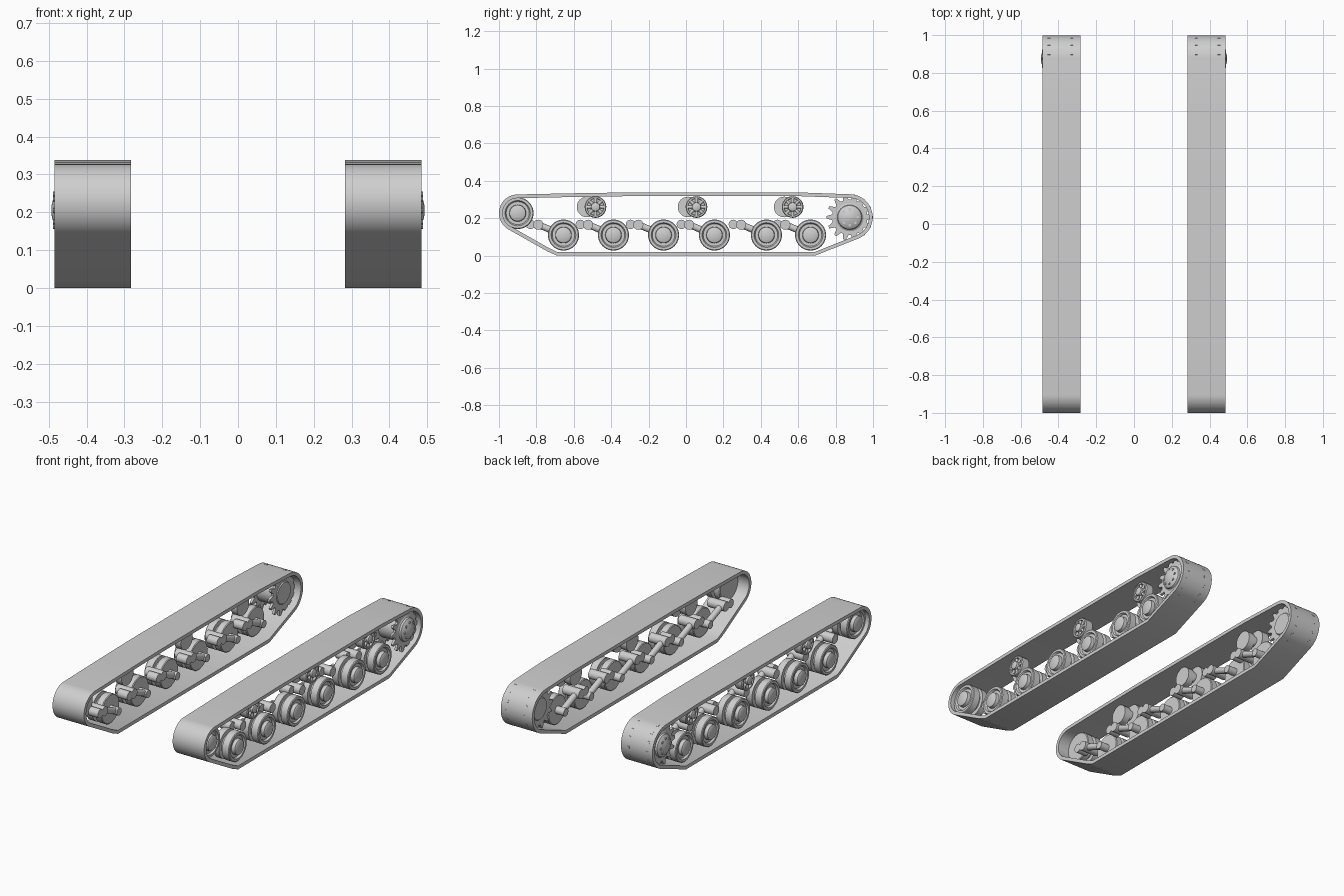
import bpy, bmesh
from math import sin, cos, pi, radians
from mathutils import Vector

if "Cube" in bpy.data.objects:
    bpy.data.objects.remove(bpy.data.objects["Cube"])

grey = bpy.data.materials.new("track_grey")
grey.diffuse_color = (0.62, 0.62, 0.62, 1)
grey.use_nodes = True
grey.node_tree.nodes["Principled BSDF"].inputs["Base Color"].default_value = grey.diffuse_color


def finish(name, bm, angle=35):
    """Turn a right-hand part into a smooth-shaded object mirrored to the left."""
    bmesh.ops.recalc_face_normals(bm, faces=bm.faces)
    me = bpy.data.meshes.new(name)
    bm.to_mesh(me)
    bm.free()
    me.materials.append(grey)
    ob = bpy.data.objects.new(name, me)
    bpy.context.collection.objects.link(ob)
    bpy.ops.object.select_all(action='DESELECT')
    ob.select_set(True)
    bpy.context.view_layer.objects.active = ob
    bpy.ops.object.shade_smooth_by_angle(angle=radians(angle))
    mod = ob.modifiers.new("mirror", 'MIRROR')
    mod.use_mirror_merge = False
    return ob


def lathe(bm, profile, y, z, n=40):
    """Spin (x, radius) points about an axis parallel to x; end points are capped."""
    rings = []
    for x, r in profile:
        if r == 0:
            rings.append([bm.verts.new((x, y, z))] * n)
        else:
            rings.append([bm.verts.new((x, y + r * cos(2 * pi * i / n), z + r * sin(2 * pi * i / n)))
                          for i in range(n)])
    for a, b in zip(rings, rings[1:]):
        for i in range(n):
            j = (i + 1) % n
            bm.faces.new(list(dict.fromkeys((a[i], a[j], b[j], b[i]))))


def drum(bm, x0, x1, r, y, z, n=24):
    lathe(bm, [(x0, 0), (x0, r), (x1, r), (x1, 0)], y, z, n)


def rod(bm, a, b, r):
    """Round bar between two points."""
    a, b = Vector(a), Vector(b)
    d = b - a
    m = d.to_track_quat('Z', 'Y').to_matrix().to_4x4()
    m.translation = (a + b) / 2
    bmesh.ops.create_cone(bm, cap_ends=True, segments=16, radius1=r, radius2=r,
                          depth=d.length, matrix=m)


def slab(bm, pts, x0, x1):
    """Extrude a (y, z) outline along x."""
    f = bm.faces.new([bm.verts.new((x0, y, z)) for y, z in pts])
    new = bmesh.ops.extrude_face_region(bm, geom=[f])['geom']
    bmesh.ops.translate(bm, vec=(x1 - x0, 0, 0),
                        verts=[v for v in new if isinstance(v, bmesh.types.BMVert)])


def arc(cy, cz, r, a0, a1, n):
    return [(cy + r * cos(radians(a0 + (a1 - a0) * i / n)),
             cz + r * sin(radians(a0 + (a1 - a0) * i / n))) for i in range(n + 1)]


# Track belt: a closed loop with thickness
def loop(t):
    pts = arc(0.875, 0.205, 0.123 - t, -68, 86, 28)
    pts += [(0.6, 0.338 - t), (-0.3, 0.338 - t), (-0.62, 0.333 - t)]
    pts += arc(-0.9, 0.227, 0.1 - t, 93, 240, 28)
    return pts + [(-0.74 + 0.4 * t, 0.022 + 0.9 * t), (-0.69, t), (0.69, t)]


bm = bmesh.new()
outer, inner = loop(0), loop(0.02)
sections = [[bm.verts.new((x, y, z)) for y, z in pts]
            for pts, x in ((outer, 0.283), (outer, 0.484), (inner, 0.484), (inner, 0.283))]
count = len(outer)
for k in range(4):
    a, b = sections[k], sections[(k + 1) % 4]
    for i in range(count):
        j = (i + 1) % count
        bm.faces.new((a[i], a[j], b[j], b[i]))
finish("track_belt", bm)

# Road wheels: paired rims, dished face and raised hub
WHEEL = [(0.355, 0), (0.355, 0.079), (0.359, 0.083), (0.395, 0.083), (0.395, 0.06),
         (0.415, 0.06), (0.415, 0.083), (0.455, 0.083), (0.459, 0.079), (0.459, 0.066),
         (0.448, 0.06), (0.448, 0.044), (0.468, 0.042), (0.473, 0.034), (0.473, 0)]
wheel_ys = (-0.655, -0.388, -0.12, 0.152, 0.43, 0.666)
WZ = 0.11
for y in wheel_ys:
    bm = bmesh.new()
    lathe(bm, WHEEL, y, WZ)
    finish("road_wheel", bm)

# Swing arms with pivots and inner axle stubs
for y in wheel_ys:
    bm = bmesh.new()
    py, pz = y - 0.135, 0.165
    drum(bm, 0.3, 0.356, 0.022, y, WZ)
    rod(bm, (0.325, y, WZ), (0.325, py, pz), 0.018)
    drum(bm, 0.295, 0.40, 0.027, py, pz)
    drum(bm, 0.295, 0.36, 0.025, py - 0.042, pz + 0.002)
    finish("swing_arm", bm)

# Front idler
bm = bmesh.new()
lathe(bm, [(x, r * 0.085 / 0.083) for x, r in WHEEL], -0.9, 0.227)
finish("front_idler", bm)

# Return rollers: spoked outer wheel, axle and inner disc
for y in (-0.484, 0.056, 0.57):
    bm = bmesh.new()
    z = 0.26
    lathe(bm, [(0.39, 0), (0.39, 0.058), (0.435, 0.058), (0.44, 0.054), (0.44, 0.046),
               (0.428, 0.044), (0.428, 0.025), (0.448, 0.023), (0.452, 0.016), (0.452, 0)], y, z, 32)
    for i in range(8):
        a = 2 * pi * i / 8
        c, s = cos(a), sin(a)
        rod(bm, (0.43, y + 0.02 * c, z + 0.02 * s), (0.43, y + 0.05 * c, z + 0.05 * s), 0.008)
    drum(bm, 0.335, 0.375, 0.055, y - 0.045, z, 32)
    drum(bm, 0.36, 0.4, 0.03, y - 0.02, z)
    finish("return_roller", bm)

# Drive sprocket: two toothed rings, drum, domed hub and bolts
SY, SZ, TEETH = 0.875, 0.205, 14
bm = bmesh.new()
ring = []
for i in range(TEETH):
    for off, r in ((-0.36, 0.095), (-0.12, 0.124), (0.12, 0.124), (0.36, 0.095)):
        a = 2 * pi * (i + off) / TEETH
        ring.append((SY + r * cos(a), SZ + r * sin(a)))
for x in (0.323, 0.443):
    slab(bm, ring, x, x + 0.014)
finish("sprocket_rings", bm, 20)

bm = bmesh.new()
lathe(bm, [(0.318, 0), (0.318, 0.06), (0.337, 0.075), (0.457, 0.075), (0.462, 0.066),
           (0.472, 0.063), (0.48, 0.052), (0.486, 0.036), (0.491, 0.02), (0.493, 0.01),
           (0.493, 0)], SY, SZ)
for i in range(8):
    a = 2 * pi * i / 8
    drum(bm, 0.47, 0.488, 0.007, SY + 0.043 * cos(a), SZ + 0.043 * sin(a), 10)
finish("sprocket_hub", bm)
